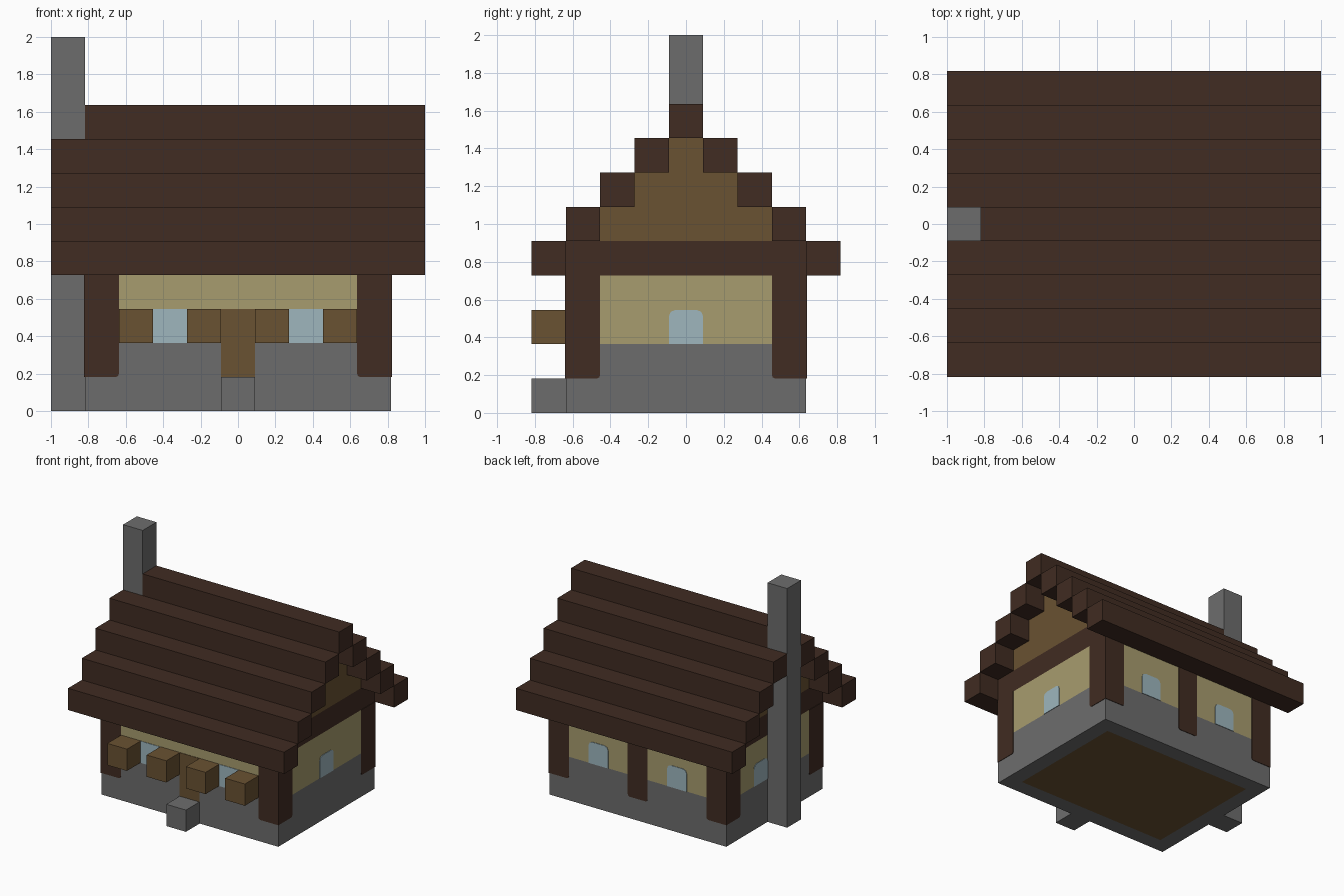
import bpy, bmesh, math
from mathutils import Matrix, Vector

if "Cube" in bpy.data.objects:
    bpy.data.objects.remove(bpy.data.objects["Cube"], do_unlink=True)

U = 2 / 11            # one building block
T = 0.004             # thickness of flat wall details


def material(name, r, g, b):
    m = bpy.data.materials.new(name)
    m.use_nodes = True
    m.diffuse_color = (r, g, b, 1)
    m.node_tree.nodes["Principled BSDF"].inputs["Base Color"].default_value = (r, g, b, 1)
    return m


DARK = material("dark timber", 0.052, 0.025, 0.016)
STONE = material("grey stone", 0.152, 0.152, 0.152)
WOOD = material("brown wood", 0.144, 0.084, 0.032)
PLASTER = material("cream plaster", 0.39, 0.333, 0.156)
GLASS = material("pale blue glass", 0.342, 0.468, 0.515)


def finish(name, bm, *mats):
    bmesh.ops.recalc_face_normals(bm, faces=bm.faces)
    me = bpy.data.meshes.new(name)
    bm.to_mesh(me)
    bm.free()
    for m in mats:
        me.materials.append(m)
    ob = bpy.data.objects.new(name, me)
    bpy.context.collection.objects.link(ob)
    return ob


def box_mesh(x, y, z):
    """Box from (low, high) ranges counted in blocks."""
    bm = bmesh.new()
    bmesh.ops.create_cube(bm, size=1)
    for v in bm.verts:
        v.co = Vector([U * ((a + b) / 2 + c * (b - a)) for c, (a, b) in zip(v.co, (x, y, z))])
    return bm


def box(name, x, y, z, mat):
    return finish(name, box_mesh(x, y, z), mat)


def plate(name, side, u, z, mat, cuts=(0, 0, 0, 0)):
    """Thin plate on a wall: side 0 front, 1 right, 2 back, 3 left.
    cuts: rounding radius of bottom-left, bottom-right, top-right, top-left."""
    distance = U * (3.5 if side % 2 == 0 else 4.5)
    corners = [(u[0], z[0]), (u[1], z[0]), (u[1], z[1]), (u[0], z[1])]
    inward = [(1, 1), (-1, 1), (-1, -1), (1, -1)]
    pts = []
    for i, ((a, b), (sa, sb), r) in enumerate(zip(corners, inward, cuts)):
        a, b = a * U, b * U
        if not r:
            pts.append((a, b))
            continue
        arc = [(a, b + sb * r), (a + sa * r * 0.29, b + sb * r * 0.29), (a + sa * r, b)]
        pts += arc if i % 2 == 0 else arc[::-1]
    bm = bmesh.new()
    face = bm.faces.new([bm.verts.new((p, -distance, q)) for p, q in pts])
    new = bmesh.ops.extrude_face_region(bm, geom=[face])["geom"]
    bmesh.ops.translate(bm, vec=(0, -T, 0), verts=[g for g in new if isinstance(g, bmesh.types.BMVert)])
    bm.transform(Matrix.Rotation(side * math.pi / 2, 4, "Z"))
    return finish(name, bm, mat)


# Foundation with a wooden floor panel underneath
bm = box_mesh((-4.5, 4.5), (-3.5, 3.5), (0, 2))
bm.normal_update()
bottom = [f for f in bm.faces if f.normal.z < -0.5]
bmesh.ops.inset_region(bm, faces=bottom, thickness=U)
bottom[0].material_index = 1
finish("foundation", bm, STONE, WOOD)

# Walls, top beam and stepped gable
box("plaster_walls", (-4.5, 4.5), (-3.5, 3.5), (2, 4), PLASTER)
box("top_beam", (-4.5, 4.5), (-3.5, 3.5), (4, 5), DARK)
for i in range(3):
    half = 2.5 - i
    box(f"gable_step_{i + 1}", (-4.5, 4.5), (-half, half), (5 + i, 6 + i), WOOD)

# Roof courses on both slopes, and the ridge
for i in range(4):
    low, high = 3.5 - i, 4.5 - i
    box(f"front_roof_course_{i + 1}", (-5.5, 5.5), (-high, -low), (4 + i, 5 + i), DARK)
    box(f"back_roof_course_{i + 1}", (-5.5, 5.5), (low, high), (4 + i, 5 + i), DARK)
box("roof_ridge", (-4.5, 5.5), (-0.5, 0.5), (8, 9), DARK)

# Chimney and doorstep
box("chimney", (-5.5, -4.5), (-0.5, 0.5), (0, 11), STONE)
box("doorstep", (-0.5, 0.5), (-4.5, -3.5), (0, 1), STONE)

# Corner posts wrap around every corner
R = 0.018
for side, name in enumerate(("front", "right", "back", "left")):
    edge = 4.5 if side % 2 == 0 else 3.5
    e = edge + T / U
    plate(f"{name}_post_a", side, (-e, 1 - edge), (1, 4), DARK, (0, R, 0, 0))
    plate(f"{name}_post_b", side, (edge - 1, e), (1, 4), DARK, (R, 0, 0, 0))
plate("back_middle_post", 2, (-0.5, 0.5), (1, 4), DARK, (R, R, 0, 0))

# Door and windows
ARCH = (0, 0, 0.035, 0.035)
plate("door", 0, (-0.5, 0.5), (1, 3), WOOD)
for s in (-2, 2):
    plate("front_window", 0, (s - 0.5, s + 0.5), (2, 3), GLASS)
    plate("back_window", 2, (s - 0.5, s + 0.5), (2, 3), GLASS, ARCH)
for s in (-1, 1):
    plate("left_window", 3, (s - 0.5, s + 0.5), (2, 3), GLASS, ARCH)
plate("right_window", 1, (-0.5, 0.5), (2, 3), GLASS, ARCH)

# Wooden shutter blocks beside the front windows
for s in (-3, -1, 1, 3):
    box("shutter_block", (s - 0.5, s + 0.5), (-4.5, -3.5), (2, 3), WOOD)
